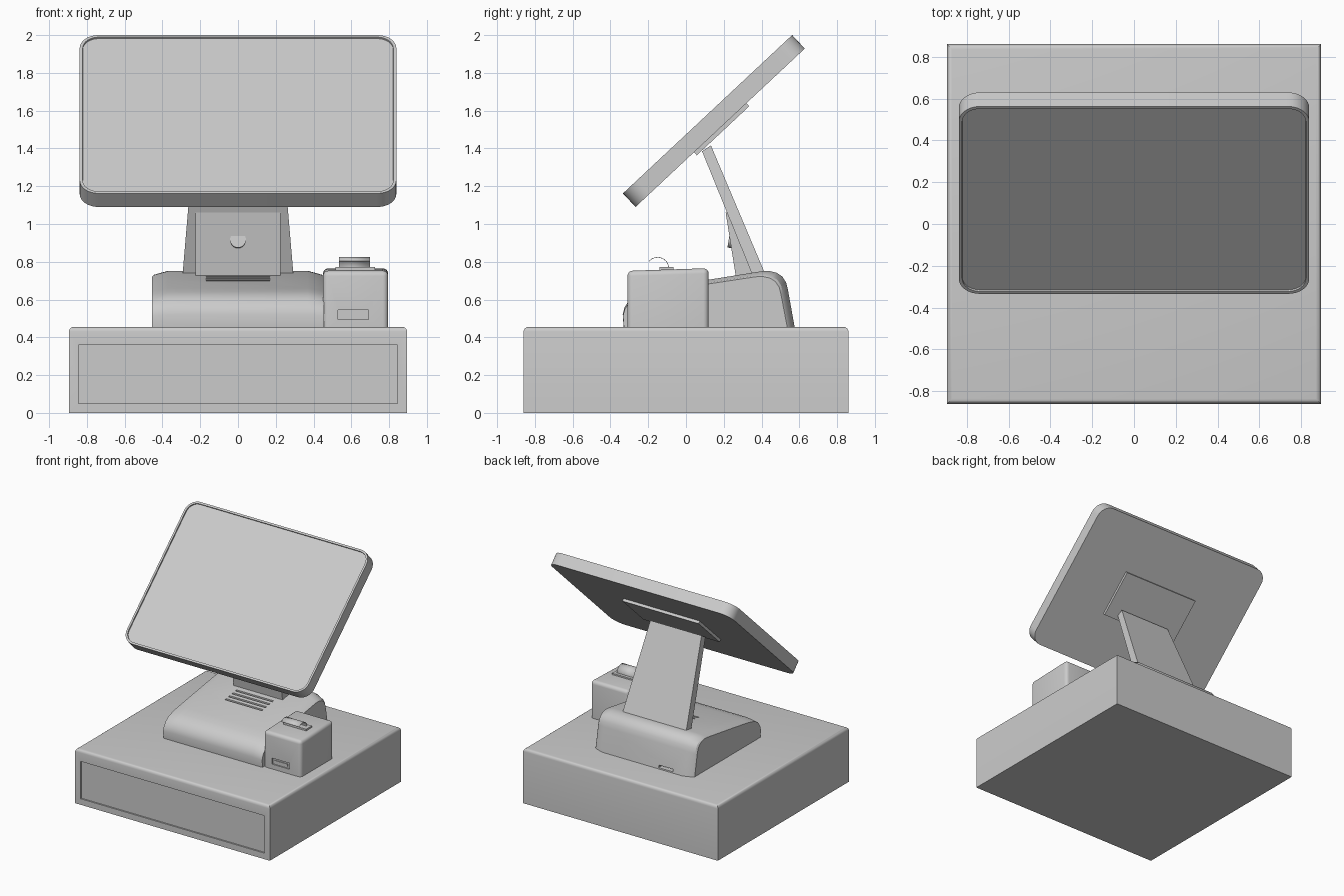
import bpy, bmesh, math
from mathutils import Matrix, Vector

if "Cube" in bpy.data.objects:
    bpy.data.objects.remove(bpy.data.objects["Cube"], do_unlink=True)

grey = bpy.data.materials.new("light_grey")
grey.use_nodes = True
grey.diffuse_color = (0.6, 0.6, 0.6, 1)
grey.node_tree.nodes["Principled BSDF"].inputs["Base Color"].default_value = (0.6, 0.6, 0.6, 1)


def finish(name, bm, smooth=True):
    bmesh.ops.recalc_face_normals(bm, faces=bm.faces)
    mesh = bpy.data.meshes.new(name)
    bm.to_mesh(mesh)
    bm.free()
    mesh.materials.append(grey)
    obj = bpy.data.objects.new(name, mesh)
    bpy.context.collection.objects.link(obj)
    if smooth:
        shade(obj)
    return obj


def activate(obj):
    bpy.ops.object.select_all(action='DESELECT')
    obj.select_set(True)
    bpy.context.view_layer.objects.active = obj


def shade(obj):
    activate(obj)
    bpy.ops.object.shade_smooth_by_angle(angle=math.radians(30))


def box(name, lo, hi, bevel=0, rule=None, segments=4):
    """Box between two corners; bevels the edges chosen by the rule."""
    bm = bmesh.new()
    bmesh.ops.create_cube(bm, size=1)
    for v in bm.verts:
        v.co = Vector([(a + b) / 2 + c * (b - a) for a, b, c in zip(lo, hi, v.co)])
    if bevel:
        edges = [e for e in bm.edges if rule(e)]
        bmesh.ops.bevel(bm, geom=edges, offset=bevel, segments=segments, profile=0.5, affect='EDGES')
    return finish(name, bm)


def loft(name, profile, sections):
    """Skin a closed y-z profile through sections placed along x."""
    bm = bmesh.new()
    rings = [[bm.verts.new(s(y, z)) for y, z in profile] for s in sections]
    n = len(profile)
    for a, b in zip(rings, rings[1:]):
        for i in range(n):
            j = (i + 1) % n
            bm.faces.new((a[i], a[j], b[j], b[i]))
    bm.faces.new(rings[0])
    bm.faces.new(rings[-1][::-1])
    return finish(name, bm)


def cut(obj, lo, hi):
    """Remove a box-shaped pocket."""
    cutter = box("cutter", lo, hi)
    cutter.hide_render = True
    mod = obj.modifiers.new("pocket", 'BOOLEAN')
    mod.operation = 'DIFFERENCE'
    mod.solver = 'EXACT'
    mod.object = cutter
    activate(obj)
    bpy.ops.object.modifier_apply(modifier=mod.name)
    bpy.data.objects.remove(cutter, do_unlink=True)
    shade(obj)


def both_sides(width):
    return [lambda y, z: (-width(z), y, z), lambda y, z: (width(z), y, z)]


# Cash drawer with rounded top edges and a recessed front
DECK = 0.455
drawer = box("cash_drawer", (-0.895, -0.86, 0), (0.895, 0.86, DECK), 0.025,
             lambda e: all(v.co.z > 0.4 for v in e.verts))
cut(drawer, (-0.845, -0.9, 0.05), (0.845, -0.848, 0.36))

# Sloping stand base with stepped shoulders
profile = [(-0.33, DECK), (-0.335, 0.52), (-0.325, 0.56), (-0.3, 0.597), (-0.265, 0.624),
           (-0.22, 0.642), (-0.15, 0.66), (0.12, 0.705), (0.4, 0.75), (0.44, 0.752),
           (0.48, 0.742), (0.51, 0.722), (0.53, 0.69), (0.54, 0.65), (0.575, DECK)]


def shoulder(x, shrink):
    return lambda y, z: (x, -0.3 + (y + 0.3) * (1 - 0.45 * shrink), DECK + (z - DECK) * (1 - shrink))


steps = [(0.37, 0), (0.445, 0.07), (0.455, 0.1)]
base = loft("stand_base", profile,
            [shoulder(-x, s) for x, s in reversed(steps)] + [shoulder(x, s) for x, s in steps])

# Vent slots and rear port
for y in (0.08, 0.125, 0.17, 0.215):
    cut(base, (-0.17, y - 0.008, 0.67), (0.17, y + 0.008, 0.76))
cut(base, (-0.28, 0.53, 0.465), (-0.15, 0.65, 0.485))

# Tapered arm, its front cover and button
loft("support_arm", [(0.36, 0.71), (0.43, 0.71), (0.132, 1.416), (0.085, 1.385)],
     both_sides(lambda z: 0.292 - (z - 0.75) * 0.085))
loft("arm_cover", [(0.265, 0.715), (0.39, 0.715), (0.24, 1.06), (0.21, 1.06)],
     both_sides(lambda z: 0.225))
bm = bmesh.new()
tilt = Matrix.Translation((0, 0.238, 0.915)) @ Matrix.Rotation(math.radians(80.5), 4, 'X')
bmesh.ops.create_cone(bm, cap_ends=True, segments=32, radius1=0.042, radius2=0.042, depth=0.024, matrix=tilt)
finish("arm_button", bm)

# Tilted display: rounded slab with a thin rim around a recessed screen
W, H, R, T = 0.838, 0.6135, 0.1, 0.098
pose = Matrix.Translation((0, 0.114, 1.581)) @ Matrix.Rotation(math.radians(43.1), 4, 'X')
bm = bmesh.new()
outline = []
for k, (sx, sy) in enumerate([(1, 1), (-1, 1), (-1, -1), (1, -1)]):
    for i in range(9):
        a = math.radians(90 * k + 90 * i / 8)
        outline.append(bm.verts.new((sx * (W - R) + R * math.cos(a), sy * (H - R) + R * math.sin(a), 0)))
front = bm.faces.new(outline)
back = bmesh.ops.extrude_face_region(bm, geom=[front], use_keep_orig=True)
for v in back["geom"]:
    if isinstance(v, bmesh.types.BMVert):
        v.co.z -= T
bmesh.ops.recalc_face_normals(bm, faces=bm.faces)
bmesh.ops.inset_region(bm, faces=[front], thickness=0.016, use_even_offset=True)
bmesh.ops.inset_region(bm, faces=[front], thickness=0.001, depth=-0.01)
display = finish("display", bm)
display.matrix_world = pose

# Mounting plate behind the display
plate = box("mounting_plate", (-0.35, -0.19, -T - 0.022), (0.35, 0.19, -T + 0.01))
plate.matrix_world = pose

# Receipt printer with rounded edges, front port and paper slot
printer = box("receipt_printer", (0.45, -0.31, DECK), (0.795, 0.12, 0.765), 0.028,
              lambda e: any(v.co.z > 0.6 for v in e.verts))
for v in printer.data.vertices:
    if v.co.y < -0.2 and v.co.z > 0.6:
        v.co.z -= 0.012
cut(printer, (0.53, -0.35, 0.495), (0.69, -0.3, 0.545))
box("port_plug", (0.55, -0.306, 0.51), (0.67, -0.29, 0.53))
box("paper_slot", (0.515, -0.14, 0.75), (0.725, -0.065, 0.772))

# Curled receipt paper
bm = bmesh.new()
curl = []
for i in range(13):
    a = math.radians(-10 + 150 * i / 12)
    curl.append([bm.verts.new((x, -0.15 + 0.06 * math.cos(a), 0.767 + 0.058 * math.sin(a)))
                 for x in (0.535, 0.7)])
for a, b in zip(curl, curl[1:]):
    bm.faces.new((a[0], a[1], b[1], b[0]))
paper = finish("receipt_paper", bm)
thick = paper.modifiers.new("thickness", 'SOLIDIFY')
thick.thickness = 0.003
